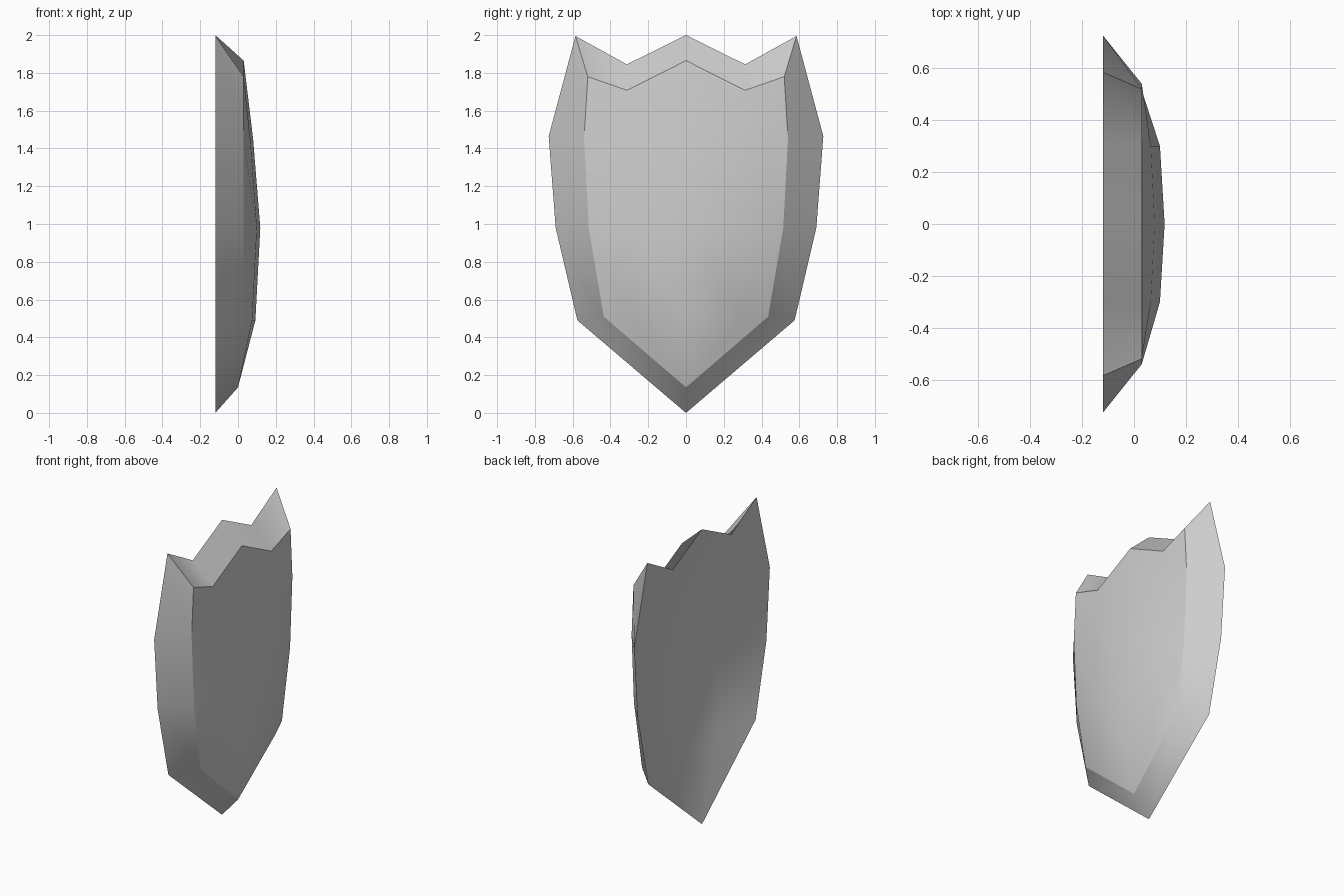
import bpy
import bmesh

cube = bpy.data.objects.get("Cube")
if cube:
    bpy.data.objects.remove(cube)

COLUMN = 0.3

# Each row runs from the centre line outwards as (x, y, z)
front_half = [
    [(0.03, 0, 1.865), (0.03, 0.313, 1.708), (0.03, 0.52, 1.78)],
    [(0.08, 0, 1.45), (0.065, COLUMN, 1.45), (0.03, 0.54, 1.45)],
    [(0.118, 0, 0.98), (0.1, COLUMN, 0.98), (0.03, 0.515, 0.98)],
    [(0.092, 0, 0.49), (0.075, COLUMN, 0.49), (0.025, 0.435, 0.51)],
]
back_half = [
    [(-0.12, 0, 2), (-0.12, 0.313, 1.845), (-0.12, 0.585, 1.995)],
    [(-0.025, 0, 1.46), (-0.04, COLUMN, 1.46), (-0.12, 0.727, 1.465)],
    [(0.015, 0, 0.98), (0, COLUMN, 0.98), (-0.12, 0.69, 0.98)],
    [(-0.01, 0, 0.49), (-0.025, COLUMN, 0.49), (-0.12, 0.575, 0.49)],
]


def curved_sheet(bm, half_rows, tip):
    """Mirror the rows, skin them, and return the boundary loop of vertices."""
    rows = []
    for half in half_rows:
        full = [(x, -y, z) for x, y, z in reversed(half[1:])] + half
        rows.append([bm.verts.new(p) for p in full])
    for upper, lower in zip(rows, rows[1:]):
        for i in range(len(upper) - 1):
            bm.faces.new((upper[i], lower[i], lower[i + 1], upper[i + 1]))
    point = bm.verts.new(tip)
    last = rows[-1]
    for a, b in zip(last, last[1:]):
        bm.faces.new((a, point, b))
    right_side = [r[-1] for r in rows[1:]]
    left_side = [r[0] for r in reversed(rows[1:])]
    return rows[0] + right_side + [point] + left_side


bm = bmesh.new()
front_loop = curved_sheet(bm, front_half, (0, 0, 0.135))
back_loop = curved_sheet(bm, back_half, (-0.12, 0, 0))

# Sloping rim between the domed front and the hollow back
count = len(front_loop)
for i in range(count):
    j = (i + 1) % count
    bm.faces.new((front_loop[i], front_loop[j], back_loop[j], back_loop[i]))
bmesh.ops.recalc_face_normals(bm, faces=bm.faces)

# Smooth surfaces with crisp borders and crisp upper corners
for face in bm.faces:
    face.smooth = True
for loop in (front_loop, back_loop):
    for i in range(count):
        bm.edges.get((loop[i], loop[(i + 1) % count])).smooth = False
for i in (0, len(front_half[0]) * 2 - 2):
    bm.edges.get((front_loop[i], back_loop[i])).smooth = False

mesh = bpy.data.meshes.new("shield")
bm.to_mesh(mesh)
bm.free()
shield = bpy.data.objects.new("shield", mesh)
bpy.context.collection.objects.link(shield)

# Single mid grey
grey = bpy.data.materials.new("mid_grey")
grey.use_nodes = True
colour = (0.61, 0.61, 0.61, 1)
grey.diffuse_color = colour
grey.node_tree.nodes["Principled BSDF"].inputs["Base Color"].default_value = colour
mesh.materials.append(grey)
